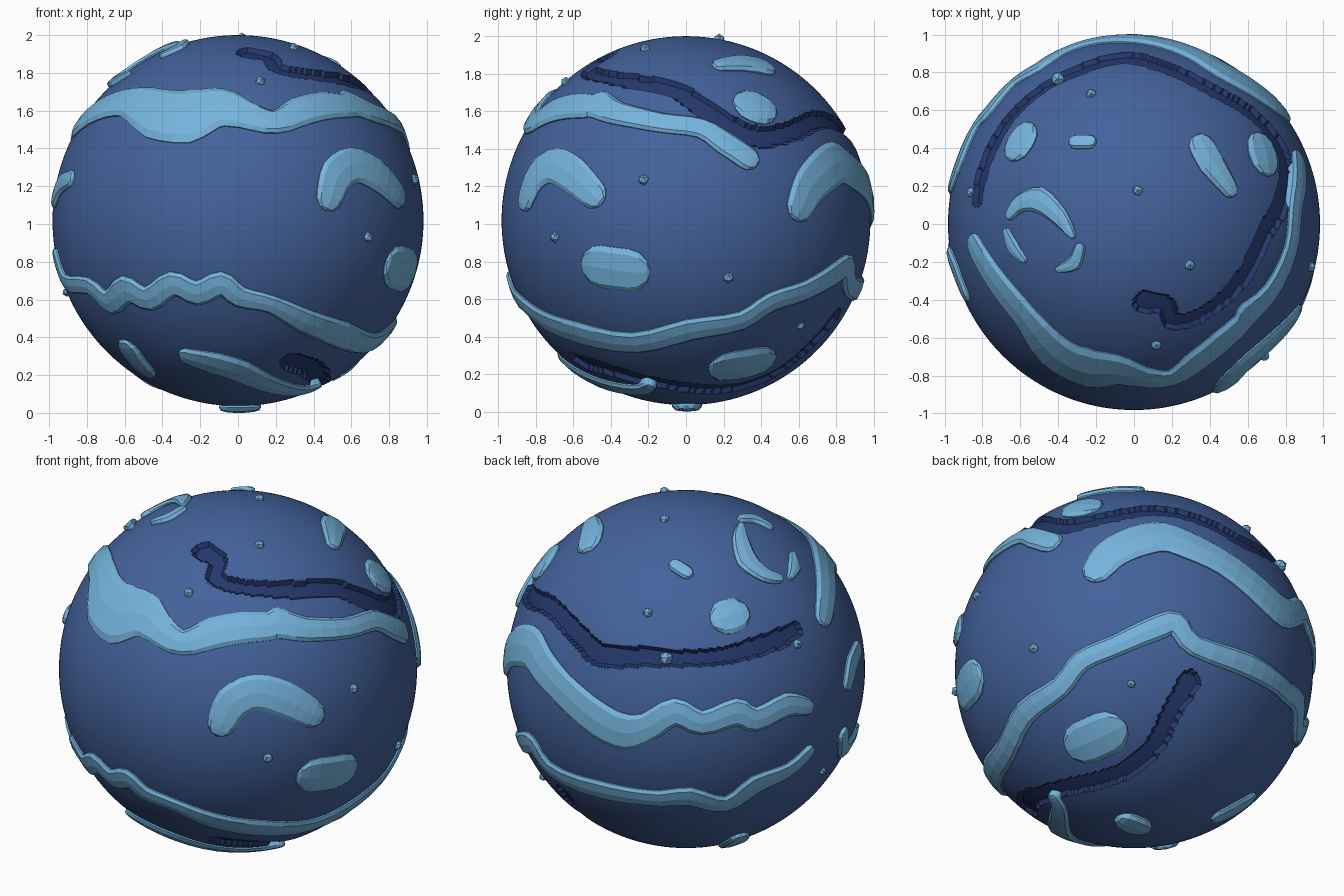
import bpy
import bmesh
from math import radians, sin, cos, sqrt
from mathutils import Vector, kdtree

RADIUS = 0.982
CENTRE = Vector((0, 0, 1.018))

if "Cube" in bpy.data.objects:
    bpy.data.objects.remove(bpy.data.objects["Cube"], do_unlink=True)


def material(name, colour):
    mat = bpy.data.materials.new(name)
    mat.use_nodes = True
    rgba = (*colour, 1)
    mat.diffuse_color = rgba
    mat.node_tree.nodes["Principled BSDF"].inputs["Base Color"].default_value = rgba
    return mat


ocean = material("ocean blue", (0.056, 0.122, 0.33))
trench = material("trench navy", (0.018, 0.040, 0.15))
land = material("land light blue", (0.18, 0.46, 0.73))


def facing(azimuth, elevation):
    """Tracer for one side of the globe: percent of radius -> (direction, half width)."""
    a, e = radians(azimuth), radians(elevation)
    right = Vector((-sin(a), cos(a), 0))
    up = Vector((-sin(e) * cos(a), -sin(e) * sin(a), cos(e)))
    out = Vector((cos(e) * cos(a), cos(e) * sin(a), sin(e)))

    def trace(*points):
        result = []
        for u, v, w in points:
            u, v = u / 100, v / 100
            depth = sqrt(max(0, 1 - u * u - v * v))
            result.append(((right * u + up * v + out * depth).normalized(), w / 100))
        return result
    return trace


front = facing(-90, 0)
side = facing(0, 0)
top = facing(-90, 90)
corner = facing(-55, 25)
rear = facing(125, 25)
under = facing(50, -30)


def smooth_path(points, steps):
    """Catmull-Rom curve through the points, kept on the unit sphere."""
    dense = []
    last = len(points) - 1
    for i in range(last):
        p0, p1, p2, p3 = (points[min(max(k, 0), last)] for k in range(i - 1, i + 3))
        for s in range(steps):
            t = s / steps
            d = (p1[0] * 2 + (p2[0] - p0[0]) * t
                 + (p0[0] * 2 - p1[0] * 5 + p2[0] * 4 - p3[0]) * t ** 2
                 + (p1[0] * 3 - p0[0] - p2[0] * 3 + p3[0]) * t ** 3)
            dense.append((d.normalized(), p1[1] + (p2[1] - p1[1]) * t))
    dense.append(points[last])
    return dense


def add_object(name, bm, mats):
    mesh = bpy.data.meshes.new(name)
    bm.to_mesh(mesh)
    bm.free()
    for mat in mats:
        mesh.materials.append(mat)
    obj = bpy.data.objects.new(name, mesh)
    obj.location = CENTRE
    bpy.context.collection.objects.link(obj)
    return obj


# Cross-section of raised land: (fraction of half width, fraction of lift)
SECTION = ((-1, -1), (-1, 0.3), (-0.75, 0.85), (0, 1), (0.75, 0.85), (1, 0.3), (1, -1))
CAP = ((0.5, 0.87, 0.95), (0.87, 0.5, 0.8), (1, 0.15, 0.4))


def raised(name, points, lift=0.026):
    """Faceted, bevelled stroke with rounded ends lying on the globe."""
    path = smooth_path(points, 3)
    last = len(path) - 1
    rows = []
    for i, (d, w) in enumerate(path):
        tangent = (path[min(i + 2, last)][0] - path[max(i - 2, 0)][0]).normalized()
        rows.append((d, d.cross(tangent).normalized(), w, lift))

    def cap(row, sign):
        d, s, w, h = row
        forward = s.cross(d) * sign
        return [((d + forward * w * a).normalized(), s, w * b, h * c) for a, b, c in CAP]

    rows = cap(rows[0], -1)[::-1] + rows + cap(rows[-1], 1)
    bm = bmesh.new()
    rings = [[bm.verts.new((d + s * w * x).normalized() * (RADIUS + h * y))
              for x, y in SECTION] for d, s, w, h in rows]
    n = len(SECTION)
    for a, b in zip(rings, rings[1:]):
        for k in range(n):
            bm.faces.new((a[k], a[(k + 1) % n], b[(k + 1) % n], b[k]))
    bm.faces.new(rings[0])
    bm.faces.new(rings[-1][::-1])
    bmesh.ops.recalc_face_normals(bm, faces=bm.faces)
    return add_object(name, bm, [land])


# Globe with two sunken trenches
upper_trench = (
    top((6, -42, 7), (17, -44, 6), (22, -53, 5), (41, -46, 5), (60, -27, 6), (70, -6, 6), (81, 16, 7))
    + side((37, 46, 7), (56, 48, 6))
    + rear((-76, 35, 6), (-62, 21, 6), (-48, 8, 7), (-26, 7, 6), (-7, 6, 5),
           (18, 7, 5), (38, 12, 6), (52, 17, 6), (61, 22, 5)))
lower_trench = (
    under((31, -7, 7), (21, -24, 6), (12, -42, 6), (-2, -55, 6), (-19, -62, 6), (-41, -67, 6), (-58, -73, 7))
    + front((29, -76, 7)))
samples = smooth_path(upper_trench, 16) + smooth_path(lower_trench, 16)
tree = kdtree.KDTree(len(samples))
for i, (d, w) in enumerate(samples):
    tree.insert(d, i)
tree.balance()


def in_trench(position):
    _, i, dist = tree.find(position.normalized())
    return dist < samples[i][1]


bm = bmesh.new()
bmesh.ops.create_icosphere(bm, subdivisions=7, radius=RADIUS)
for face in bm.faces:
    face.material_index = int(in_trench(face.calc_center_median()))
for vert in bm.verts:
    if all(f.material_index for f in vert.link_faces):
        vert.co *= 0.975
globe = add_object("globe", bm, [ocean, trench])
globe.data.shade_smooth()
globe.data.set_sharp_from_angle(angle=radians(30))

# Long winding land bands
raised("upper_front_band",
       top((-85, -12, 7))
       + front((-72, 61, 9), (-58, 64, 10), (-42, 58, 16), (-26, 57, 18), (-9, 61, 13), (4, 57, 9),
               (20, 53, 7), (34, 59, 9), (47, 62, 9), (58, 62, 8))
       + side((-48, 63, 9), (-37, 58, 7), (-14, 53, 6), (8, 50, 6), (21, 42, 7), (33, 34, 7)))
raised("lower_band",
       front((-97, -20, 5), (-92, -33, 5), (-80, -35, 5), (-69, -44, 7), (-60, -37, 8), (-48, -42, 7),
             (-35, -34, 7), (-22, -39, 7), (-9, -34, 7), (1, -41, 6), (18, -45, 5), (36, -54, 7),
             (55, -61, 8), (70, -66, 7))
       + side((2, -59, 7), (30, -54, 6), (46, -44, 6), (64, -38, 6), (80, -29, 7), (87, -25, 7))
       + under((34, 13, 6))
       + rear((-48, -67, 7), (-26, -71, 6), (-14, -72, 6), (2, -71, 7), (22, -75, 6),
              (39, -64, 7), (57, -56, 5), (68, -46, 4)))
raised("upper_back_band",
       under((-20, 56, 9), (-12, 65, 11), (3, 72, 12), (17, 74, 12), (31, 69, 11))
       + rear((-69, -11, 10), (-48, -29, 11), (-34, -35, 11), (-21, -32, 8), (-6, -24, 8),
              (9, -30, 7), (28, -24, 8), (39, -28, 7), (56, -20, 7), (67, -21, 5)))

# Separate islands
islands = {
    "bean_island": corner((-9, -30, 8), (-3, -19, 10), (10, -13, 10), (26, -17, 10), (41, -25, 8)),
    "side_island": side((-46, -25, 12), (-31, -27, 12)),
    "low_side_island": under((-27, -41, 13), (-16, -36, 13)),
    "high_side_island": side((36, 62, 11), (39, 61, 11)),
    "long_top_island": top((37, 41, 8), (42, 32, 8), (51, 19, 5)),
    "back_round_island": rear((23, 29, 10), (26, 30, 10)),
    "small_top_island": top((-31, 44, 4), (-24, 44, 4)),
    "crescent_island": top((-66, 5, 3), (-61, 11, 5), (-51, 13, 7), (-40, 4, 5), (-33, -6, 2)),
    "crescent_outer_islet": top((-68, -4, 2), (-65, -12, 4), (-59, -19, 2)),
    "crescent_inner_islet": top((-40, -24, 2), (-32, -21, 4), (-29, -13, 3)),
    "low_front_island": front((-26, -73, 6), (-12, -77, 9), (1, -81, 9), (17, -88, 7), (33, -91, 5), (41, -89, 4)),
    "low_left_island": front((-58, -70, 8), (-51, -79, 8)),
    "low_back_island": under((49, -81, 7), (57, -77, 8), (63, -73, 6)),
    "edge_island": rear((95, 11, 5), (92, 3, 6), (90, -7, 5)),
}
for name, points in islands.items():
    raised(name, points)
raised("bottom_island", under((-3, -85, 8), (2, -87, 8)), lift=0.036)

# Tiny faceted islets
islets = (front((12, 75, 3), (70, -9, 3))
          + side((-23, 22, 3), (23, -31, 3), (62, -57, 2.5))
          + top((30, -22, 3), (-41, 78, 4), (-23, 70, 3), (2, 18, 3))
          + rear((62, 14, 3), (76, -57, 2.5)))
bm = bmesh.new()
for d, size in islets:
    made = bmesh.ops.create_icosphere(bm, subdivisions=1, radius=size)
    bmesh.ops.translate(bm, verts=made["verts"], vec=d * RADIUS)
add_object("islets", bm, [land])
